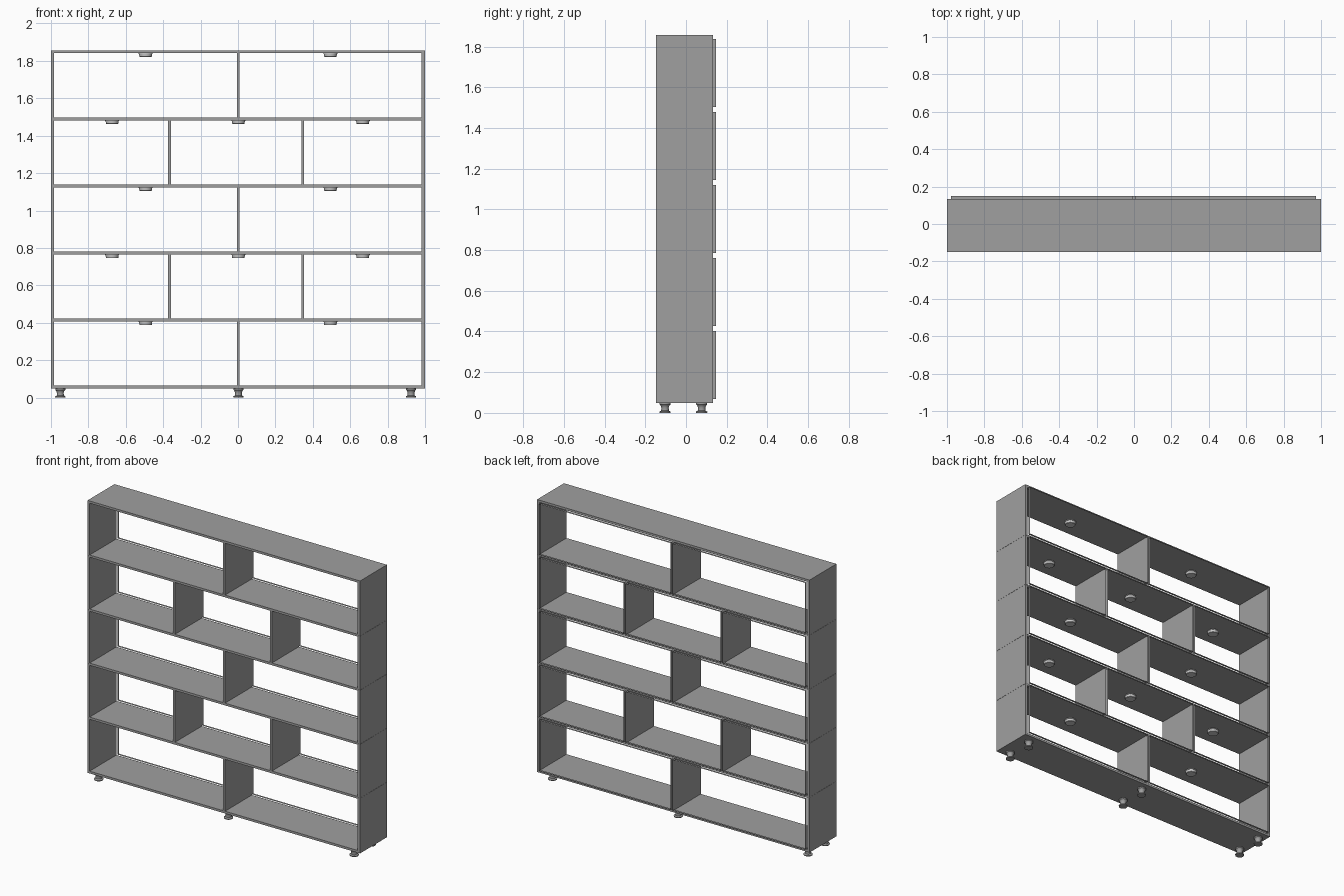
import bpy, bmesh, math

if "Cube" in bpy.data.objects:
    bpy.data.objects.remove(bpy.data.objects["Cube"])

Y0, Y1, YB = -0.1485, 0.133, 0.1485      # front, carcass back, rear panel rim
LEVELS = [0.056 + 0.3585 * i for i in range(6)]
T = 0.015                                # board thickness


def material(name, v):
    m = bpy.data.materials.new(name)
    m.diffuse_color = (v, v, v, 1)
    m.use_nodes = True
    m.node_tree.nodes["Principled BSDF"].inputs["Base Color"].default_value = m.diffuse_color
    return m


DARK = material("dark_board", 0.35)
LIGHT = material("light_fitting", 0.8)


def finish(bm, name, mat):
    me = bpy.data.meshes.new(name)
    bm.to_mesh(me)
    bm.free()
    me.materials.append(mat)
    ob = bpy.data.objects.new(name, me)
    bpy.context.collection.objects.link(ob)
    return ob


def box(name, x0, x1, y0, y1, z0, z1):
    bm = bmesh.new()
    bmesh.ops.create_cube(bm, size=1)
    for v in bm.verts:
        v.co = ((x0 + x1) / 2 + v.co.x * (x1 - x0),
                (y0 + y1) / 2 + v.co.y * (y1 - y0),
                (z0 + z1) / 2 + v.co.z * (z1 - z0))
    return finish(bm, name, DARK)


def turned(name, profile, x, y, z, mat, sides=32):
    """Closed solid of revolution from (radius, height) rings."""
    bm = bmesh.new()
    rings = []
    for r, h in profile:
        rings.append([bm.verts.new((x + r * math.cos(2 * math.pi * i / sides),
                                    y + r * math.sin(2 * math.pi * i / sides), z + h))
                      for i in range(sides)])
    for a, b in zip(rings, rings[1:]):
        for i in range(sides):
            j = (i + 1) % sides
            bm.faces.new((a[i], a[j], b[j], b[i]))
    bm.faces.new(rings[0][::-1])
    bm.faces.new(rings[-1])
    ob = finish(bm, name, mat)
    bpy.ops.object.select_all(action='DESELECT')
    ob.select_set(True)
    bpy.context.view_layer.objects.active = ob
    bpy.ops.object.shade_smooth_by_angle(angle=math.radians(35))


def rim(name, x0, x1, z0, z1):
    """Thin open ribbon around the back of one compartment."""
    bm = bmesh.new()
    pts = [(x0, z0), (x1, z0), (x1, z1), (x0, z1)]
    fr = [bm.verts.new((x, Y1, z)) for x, z in pts]
    bk = [bm.verts.new((x, YB, z)) for x, z in pts]
    for i in range(4):
        j = (i + 1) % 4
        bm.faces.new((fr[i], fr[j], bk[j], bk[i]))
    finish(bm, name, DARK)


LEFT, RIGHT = -0.985, 0.981              # inner faces of the side walls

# horizontal boards: top and bottom run full width, the rest sit between sides
for i, z in enumerate(LEVELS):
    full = i in (0, 5)
    box(f"shelf_{i}", -1 if full else LEFT, 1 if full else RIGHT,
        Y0, Y1, z - T / 2, z + T / 2)

for row in range(5):
    low, high = LEVELS[row], LEVELS[row + 1]
    z0 = low + (T / 2 if row == 0 else 0.0005)
    z1 = high - (T / 2 if row == 4 else 0.0005)
    # side walls, one piece per row
    box(f"left_side_{row}", -1, LEFT, Y0, Y1, z0, z1)
    box(f"right_side_{row}", RIGHT, 1, Y0, Y1, z0, z1)
    # alternating dividers and lamps
    two = row % 2 == 0
    dividers = [0.002] if two else [-0.366, 0.346]
    lamps = [-0.494, 0.494] if two else [-0.673, 0.002, 0.667]
    for k, x in enumerate(dividers):
        box(f"divider_{row}_{k}", x - 0.007, x + 0.007, Y0, Y1, low + T / 2, high - T / 2)
    for k, x in enumerate(lamps):
        turned(f"lamp_{row}_{k}", [(0.031, -0.02), (0.033, -0.018), (0.035, -0.004),
                                   (0.038, -0.003), (0.038, 0)],
               x, -0.032, high - T / 2, LIGHT)
    # rear panel rims, one per compartment
    edges = [LEFT] + dividers + [RIGHT]
    for k, (a, b) in enumerate(zip(edges, edges[1:])):
        rim(f"back_rim_{row}_{k}", a + 0.007, b - 0.007, low + 0.012, high - 0.011)

# feet
foot = [(0.027, 0), (0.028, 0.006), (0.019, 0.011), (0.018, 0.025),
        (0.022, 0.037), (0.027, 0.041), (0.027, 0.0485)]
for i, x in enumerate((-0.95, 0.002, 0.925)):
    for j, y in enumerate((-0.103, 0.077)):
        turned(f"foot_{i}_{j}", foot, x, y, 0, DARK)
